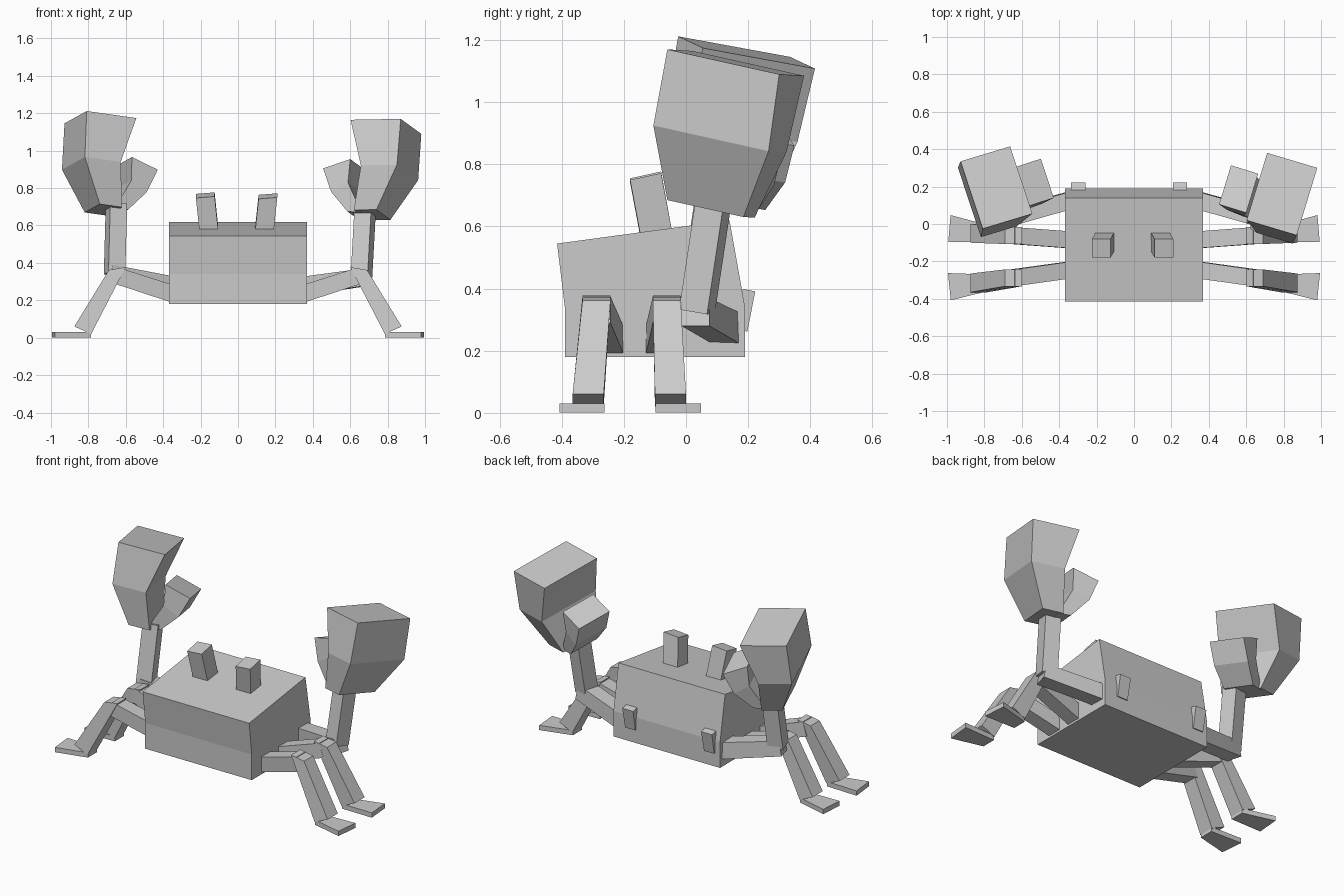
import bpy
import bmesh
from math import radians
from mathutils import Vector as V, Matrix

if "Cube" in bpy.data.objects:
    bpy.data.objects.remove(bpy.data.objects["Cube"], do_unlink=True)

grey = bpy.data.materials.new("shell_grey")
grey.use_nodes = True
colour = (0.6, 0.6, 0.6, 1)
grey.diffuse_color = colour
grey.node_tree.nodes["Principled BSDF"].inputs["Base Color"].default_value = colour


def corner(c, u, v):
    """Four-sided section from a corner and two edge vectors."""
    c, u, v = V(c), V(u), V(v)
    return [c, c + u, c + u + v, c + v]


def centred(c, u, v):
    """Four-sided section around a centre."""
    return corner(V(c) - V(u) / 2 - V(v) / 2, u, v)


def loft(name, sections, side=1, move=None):
    """Join rings of points into a closed flat-faced solid."""
    bm = bmesh.new()
    rings = []
    for section in sections:
        points = [move @ p if move else V(p) for p in section]
        rings.append([bm.verts.new((p.x * side, p.y, p.z)) for p in points])
    n = len(rings[0])
    for low, high in zip(rings, rings[1:]):
        for i in range(n):
            j = (i + 1) % n
            bm.faces.new((low[i], low[j], high[j], high[i]))
    bm.faces.new(rings[0][::-1])
    bm.faces.new(rings[-1])
    bmesh.ops.recalc_face_normals(bm, faces=bm.faces)
    mesh = bpy.data.meshes.new(name)
    bm.to_mesh(mesh)
    bm.free()
    mesh.materials.append(grey)
    obj = bpy.data.objects.new(name, mesh)
    bpy.context.collection.objects.link(obj)
    return obj


# Body: side profile swept across x
profile = [(-.39, .18), (.19, .18), (.19, .34), (.14, .62), (-.415, .545), (-.39, .34)]
loft("body", [[(x, y, z) for y, z in profile] for x in (-.368, .368)])

# Eye stalks, leaning forward and tipped sideways
for name, foot, top in (("right_eye", (-.155, -.095, .57), (-.175, -.13, .762)),
                        ("left_eye", (.14, -.095, .57), (.16, -.13, .757))):
    loft(name, [centred(p, (.1, 0, .008), (0, .1, .022)) for p in (foot, top)])

# Small pegs on the back
for name, x in (("right_back_peg", -.298), ("left_back_peg", .247)):
    loft(name, [centred((x, .18, .265), (.07, 0, 0), (0, .035, -.006)),
                centred((x, .203, .395), (.075, 0, 0), (0, .04, -.008))])

for side, word in ((1, "left"), (-1, "right")):
    # Walking legs
    for pair, base, knee, ankle, tip, splay in (("front", -.245, -.288, -.315, -.335, .015),
                                                ("back", -.085, -.062, -.05, -.025, -.012)):
        label = f"{word}_{pair}_"
        wide = (0, .09, 0)
        loft(label + "upper_leg", [centred((.34, base, .232), (-.02, 0, .09), wide),
                                   centred((.65, knee, .332), (-.025, 0, .085), wide)], side)
        loft(label + "lower_leg", [centred((.645, knee, .37), (.09, 0, -.015), wide),
                                   centred((.83, ankle, .04), (.09, 0, .04), (0, .1, 0))], side)
        loft(label + "foot", [centred((.785, ankle, .016), (0, 0, .03), (0, .09, 0)),
                              centred((.987, tip, .016), (0, 0, .03), (splay, .145, 0))], side)

    # Arm
    lift = 0 if side == 1 else .02
    loft(word + "_upper_arm", [centred((.33, .13, .272), (-.015, 0, .1), (.02, .09, 0)),
                               centred((.69, .03, .325 + lift), (-.02, 0, .09), (.025, .09, 0))], side)
    wrist_x = .68 if side == 1 else .65
    loft(word + "_forearm", [centred((.66, .035, .325 + lift), (.09, -.025, 0), (.025, .09, -.015)),
                             centred((wrist_x, .09, .69 + lift), (.09, -.025, 0), (.025, .09, -.015))], side)

    # Pincer: the right one is tipped inward at the wrist
    tip_in = None
    if side == -1:
        pivot = V((.66, 0, .68))
        tip_in = (Matrix.Translation(pivot + V((0, .035, .02)))
                  @ Matrix.Rotation(radians(-7), 4, "Y") @ Matrix.Translation(-pivot))
    across, back = V((-.268, .08, -.005)), V((.11, .36, -.08))
    loft(word + "_claw", [corner((.74, -.06, .685), across * .45, back * .68),
                          corner((.85, -.105, .925), across * .72, back * 1.03),
                          corner((.87, -.06, 1.17), across, back)], side, tip_in)
    loft(word + "_claw_thumb", [corner((.66, .02, .67), (-.075, .02, .005), back * .5),
                                corner((.588, .045, .83), (-.09, .03, -.05), back * .58),
                                corner((.6, .06, .955), (-.145, .045, -.05), back * .58)], side, tip_in)
